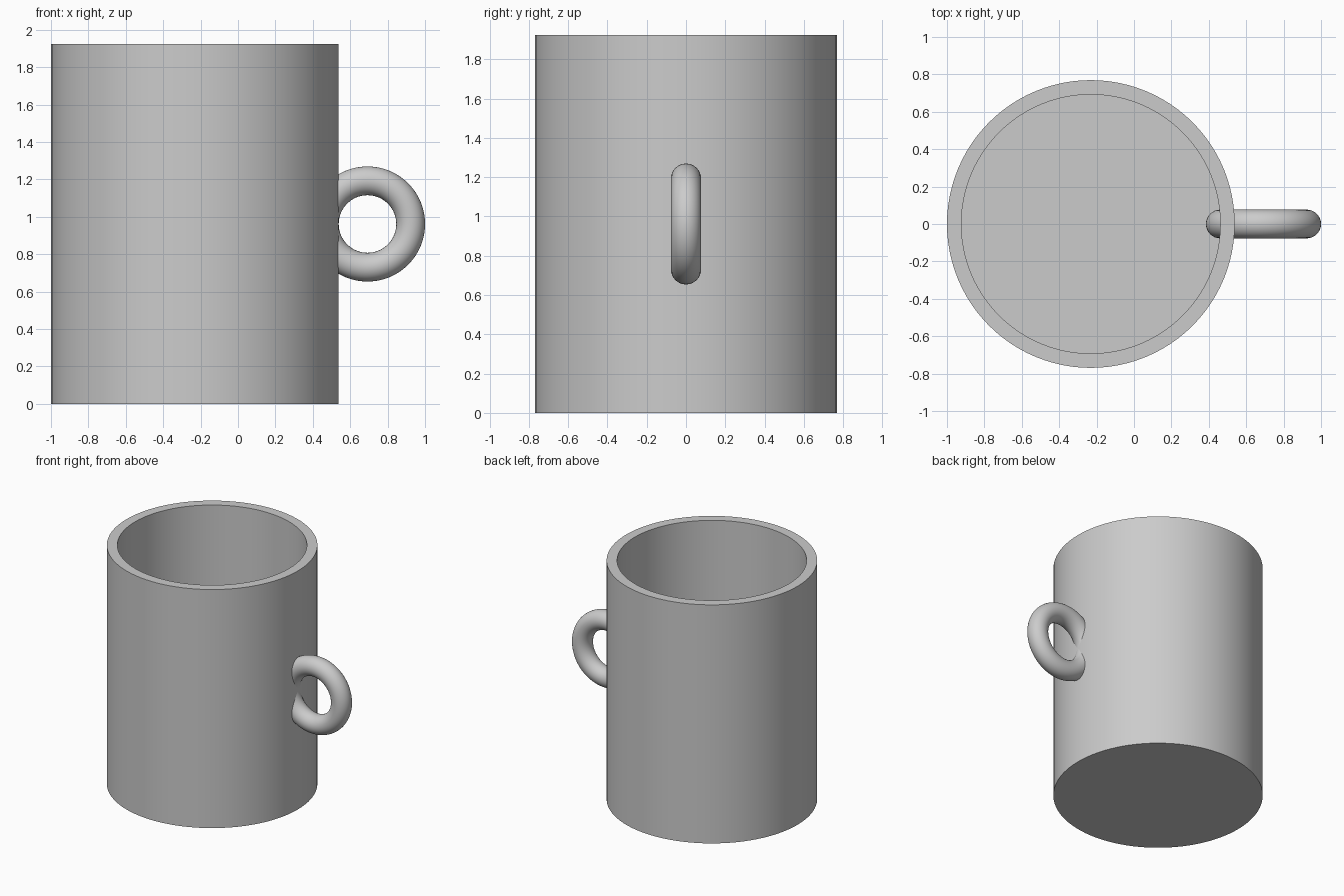
import bpy, bmesh, math

cube = bpy.data.objects.get("Cube")
if cube:
    bpy.data.objects.remove(cube, do_unlink=True)

UNIT = 2 / 2.6          # body radius
HEIGHT = 2.5 * UNIT
WALL = 0.1 * UNIT
BODY_X = UNIT - 1
SEGMENTS = 96

# Single grey glaze
grey = bpy.data.materials.new("grey")
grey.use_nodes = True
colour = (0.6, 0.6, 0.6, 1)
grey.diffuse_color = colour
grey.node_tree.nodes["Principled BSDF"].inputs["Base Color"].default_value = colour


def finish(obj, name):
    obj.name = name
    obj.data.name = name
    obj.data.materials.append(grey)
    bpy.ops.object.select_all(action="DESELECT")
    obj.select_set(True)
    bpy.context.view_layer.objects.active = obj
    bpy.ops.object.shade_smooth_by_angle(angle=math.radians(40))


# Hollow body: rings from the base up the outside and down the inside
bm = bmesh.new()
profile = [(UNIT, 0), (UNIT, HEIGHT), (UNIT - WALL, HEIGHT), (UNIT - WALL, WALL)]
rings = []
for radius, z in profile:
    ring = []
    for i in range(SEGMENTS):
        a = math.tau * i / SEGMENTS
        ring.append(bm.verts.new((radius * math.cos(a), radius * math.sin(a), z)))
    rings.append(ring)
for low, high in zip(rings, rings[1:]):
    for i in range(SEGMENTS):
        j = (i + 1) % SEGMENTS
        bm.faces.new((low[i], low[j], high[j], high[i]))
bm.faces.new(rings[0][::-1])   # underside
bm.faces.new(rings[-1])        # inner floor
mesh = bpy.data.meshes.new("mug_body")
bm.to_mesh(mesh)
bm.free()
body = bpy.data.objects.new("mug_body", mesh)
body.location.x = BODY_X
bpy.context.collection.objects.link(body)
finish(body, "mug_body")

# Ring handle, passing through the wall
bpy.ops.mesh.primitive_torus_add(
    major_radius=0.3 * UNIT, minor_radius=0.1 * UNIT,
    major_segments=SEGMENTS, minor_segments=32,
    location=(BODY_X + 1.2 * UNIT, 0, HEIGHT / 2),
    rotation=(math.pi / 2, 0, 0))
finish(bpy.context.object, "ring_handle")
